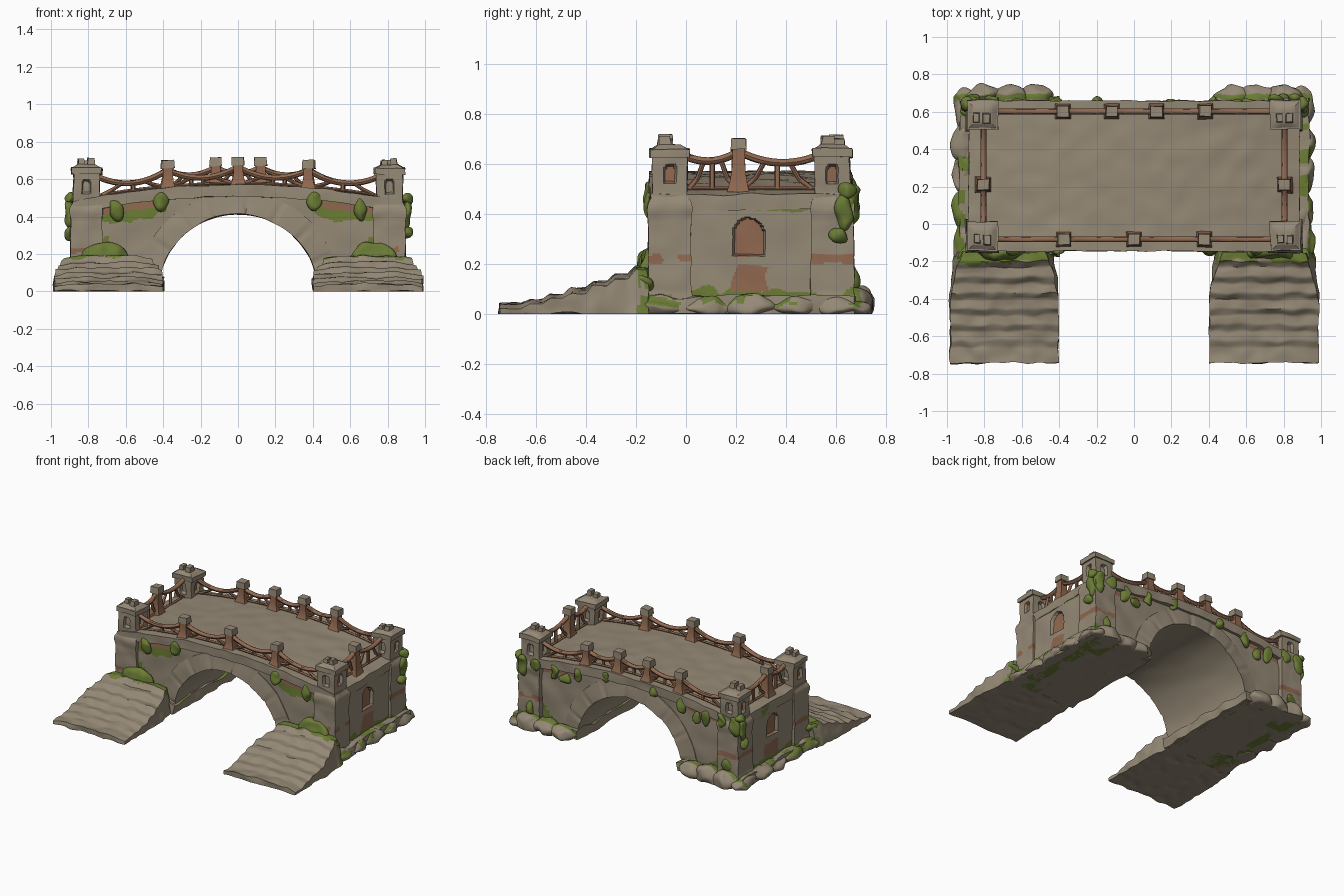
import bpy, bmesh, math, random
from mathutils import Vector, noise

if "Cube" in bpy.data.objects:
    bpy.data.objects.remove(bpy.data.objects["Cube"])
random.seed(4)
STONE, WOOD, MOSS = 0, 1, 2
MATS = []
for nm, col in (("stone", (0.30, 0.25, 0.18)), ("brown_wood", (0.28, 0.14, 0.08)), ("moss", (0.145, 0.20, 0.035))):
    MATS.append(bpy.data.materials.new(nm))
    MATS[-1].diffuse_color = (*col, 1)

def add(name, data):
    ob = bpy.data.objects.new(name, data)
    bpy.context.collection.objects.link(ob)
    bpy.ops.object.select_all(action='DESELECT')
    ob.select_set(True)
    bpy.context.view_layer.objects.active = ob
    if ob.type == 'CURVE':
        bpy.ops.object.convert(target='MESH')
    bpy.ops.object.shade_smooth_by_angle(angle=math.radians(45))

def block(name, n, f, rule=STONE, amp=0.006, freq=9):
    """Gridded cube shell (u,v,w in -1..1) mapped through f, roughened, coloured by rule."""
    bm, vs = bmesh.new(), {}
    def vert(k):
        if k not in vs:
            p = Vector(f(*[2 * k[a] / n[a] - 1 for a in range(3)]))
            p += noise.noise_vector(p * freq) * amp
            p.z = max(p.z, 0)
            vs[k] = bm.verts.new(p)
        return vs[k]
    for a in range(3):
        b, c = (a + 1) % 3, (a + 2) % 3
        for s in (0, n[a]):
            for i in range(n[b]):
                for j in range(n[c]):
                    q = []
                    for di, dj in ((0, 0), (1, 0), (1, 1), (0, 1)):
                        k = [0, 0, 0]
                        k[a], k[b], k[c] = s, i + di, j + dj
                        q.append(vert(tuple(k)))
                    bm.faces.new(q)
    bmesh.ops.recalc_face_normals(bm, faces=bm.faces)
    for fc in bm.faces:
        fc.material_index = rule if isinstance(rule, int) else rule(fc.calc_center_median(), fc.normal)
    me = bpy.data.meshes.new(name)
    bm.to_mesh(me)
    bm.free()
    for m in MATS:
        me.materials.append(m)
    add(name, me)

def box(name, c, h, n=(4, 4, 4), rule=STONE, amp=0.006, taper=1.0):
    def f(u, v, w):
        t = 1 + (taper - 1) * (w + 1) / 2
        return c[0] + u * h[0] * t, c[1] + v * h[1] * t, c[2] + w * h[2]
    block(name, n, f, rule, amp)

def blob(name, c, r, rule=MOSS):
    def f(u, v, w):
        d = Vector((u, v, w)).normalized()
        return [c[i] + d[i] * r[i] for i in range(3)]
    block(name, (8, 8, 8), f, rule, 0.022, 14)

def tube(name, pts, r):
    cu = bpy.data.curves.new(name, 'CURVE')
    cu.dimensions, cu.bevel_depth, cu.bevel_resolution, cu.use_fill_caps = '3D', r, 2, True
    sp = cu.splines.new('POLY')
    sp.points.add(len(pts) - 1)
    for q, p in zip(sp.points, pts):
        q.co = (*p, 1)
    cu.materials.append(MATS[WOOD])
    add(name, cu)

def deck(x):
    return 0.57 - 0.115 * x * x

def arched(d, z, r, z0, z1):
    return abs(d) < r and z0 < z < z1 or math.hypot(d, z - z1) < r

def niche(y, z):
    return arched(y - 0.25, z, 0.062, 0.23, 0.32)

# bridge body with arched opening and recessed end niches
def body(u, v, w):
    t = min(abs(u) / 0.55, 1)
    x = 0.45 * math.sin(t * math.pi / 2) + max(0, abs(u) - 0.55) / 0.45 * 0.43
    lo = 0.43 * math.cos(t * math.pi / 2)
    y, z = 0.255 + v * 0.38, lo + (w + 1) / 2 * (deck(x) - 0.01 - lo)
    if abs(u) > 0.999 and niche(y, z):
        x -= 0.022
    return math.copysign(x, u), y, z

def body_rule(c, nrm):
    x, y, z = abs(c.x), c.y, c.z
    k = noise.noise(c * 14) * 0.03
    if x > 0.8 and abs(nrm.y) < 0.9 and abs(y - 0.255) < 0.375:
        if niche(y, z) or (0.19 < y + k < 0.335 and 0.09 < z + k / 2 < 0.19):
            return WOOD
        return MOSS if (0.27 < y < 0.5 and 0.412 + k / 2 < z < 0.457) or z < 0.095 + k else STONE
    if abs(nrm.y) > 0.7:
        if deck(x) - 0.1 < z < deck(x) - 0.065 and 0.45 < x:
            return WOOD
        if y < 0 and 0.38 < x < 0.74 and z > 0.372 + 0.45 * max(0, abs(x - 0.61) - 0.08) + k:
            return MOSS
        if z < (0.29 if y < 0 else 0.17) - 0.9 * abs(x - 0.71) + k:
            return MOSS
    return STONE
block("bridge_body", (72, 110, 84), body, body_rule, 0.008, 7)

# arch ring with shallow block joints, running through as the vault
def ring(u, v, w):
    a, t = (u + 1) * math.pi / 2, (w + 1) / 2
    bump = 0.010 * min(1, 3 * abs(math.sin(a * 8.5)))
    return ((0.425 + 0.115 * t) * math.cos(a), 0.255 + v * (0.39 + bump * (1 - 0.6 * t) - 0.008 * t),
            (0.412 + 0.118 * t) * math.sin(a))
block("arch_ring", (100, 10, 5), ring)

# arched deck slab
block("deck_slab", (60, 30, 4), lambda u, v, w: (u * 0.885, 0.257 + v * 0.402, deck(u * 0.885) + (w - 1) * 0.032),
      STONE, 0.008, 10)

# corner towers with flared foot, ledge and window slots
PROF = ((0, 0.094), (0.06, 0.093), (0.09, 0.087), (0.38, 0.084), (0.42, 0.090), (0.445, 0.088), (0.475, 0.071), (0.65, 0.07))
def half(z):
    for (z0, h0), (z1, h1) in zip(PROF, PROF[1:]):
        if z <= z1:
            return h0 + (h1 - h0) * (z - z0) / (z1 - z0)

def slot(d, z):
    return arched(d, z, 0.02, 0.525, 0.58)

def tower(cx, cy):
    def f(u, v, w):
        z = 0.32 * (w + 1)
        x, y = u * half(z), v * half(z)
        sx = 0.7 if abs(u) > 0.999 and slot(y, z) else 1
        sy = 0.7 if abs(v) > 0.999 and slot(x, z) else 1
        return cx + x * sx, cy + y * sy, z
    def rule(c, n):
        k = noise.noise(c * 15) * 0.05
        if (0.205 < c.z + k / 5 < 0.237 and k > -0.022) or (slot(c.y - cy, c.z) and 0.03 < abs(c.x - cx) < 0.066):
            return WOOD
        return MOSS if c.z < 0.05 + k * 2 else STONE
    block("corner_tower", (22, 22, 64), f, rule, 0.006, 11)
    box("tower_cap", (cx, cy, 0.642), (0.082, 0.079, 0.017), (8, 8, 3), amp=0.008)
    box("tower_cap_top", (cx, cy, 0.667), (0.078, 0.074, 0.01), taper=0.6)
    box("tower_knob", (cx - 0.03, cy - 0.015, 0.687), (0.018, 0.026, 0.018), amp=0.01, taper=0.85)
    box("tower_knob", (cx + 0.024, cy - 0.018, 0.69), (0.02, 0.028, 0.02), amp=0.01, taper=0.85)

# stairs with worn, softened treads
TREAD = (0.04, 0.054, 0.075, 0.1, 0.128, 0.155, 0.19)
def stairs(sx):
    def f(u, v, w):
        t = (v + 1) / 2 * 7
        i = min(int(t + 0.001), 6)
        e = min(1, max(0, (t - i) / 0.4))
        top = TREAD[max(i - 1, 0)] * (1 - e) + TREAD[i] * e - 0.014 * abs(u) ** 4
        y = -0.445 + v * 0.297
        hw = 0.29 - 0.07 * max(0, (y + 0.44) / 0.29) ** 1.8 * (w + 2) / 3
        return sx * 0.695 + u * hw, y, top * (w + 1) / 2
    block("stairs", (28, 70, 5), f,
          lambda c, n: MOSS if n.z > 0.2 and c.y > -0.205 + noise.noise(c * 12) * 0.06 else STONE, 0.012, 13)

def stone_rule(c, n):
    mossy = noise.noise(c * 9) > 0.05 if c.y < 0.66 else c.y < 0.695
    return MOSS if n.z > 0.3 and mossy else STONE

# railing posts and sagging wooden rails
def post(x, y, top):
    z0 = deck(x) - 0.01
    def f(u, v, w):
        t = (w + 1) / 2
        h = 0.025 + 0.02 * (1 - t) ** 3
        return x + u * h, y + v * h, z0 + t * (top - 0.035 - z0)
    block("rail_post", (4, 4, 10), f, WOOD, 0.004)
    box("rail_post_cap", (x, y, top - 0.022), (0.034, 0.032, 0.023), taper=0.9)

def span(a, b, sag):
    a, b = Vector(a), Vector(b)
    def rail(t):
        return a.lerp(b, t) - Vector((0, 0, sag * 4 * t * (1 - t)))
    def floor(t):
        p = a.lerp(b, t)
        return Vector((p.x, p.y, deck(p.x) + 0.008))
    tube("top_rail", [rail(i / 12) for i in range(13)], 0.0155)
    tube("low_rail", [floor(i / 8) for i in range(9)], 0.008)
    tube("rail_strut", [floor(0.5), rail(0.5)], 0.011)
    for e, m, k in ((0.06, 0.22, 0.34), (0.94, 0.78, 0.66)):
        mid = floor(m).lerp(rail(m), 0.35)
        tube("curved_strut", [floor(e), floor(e).lerp(mid, 0.6), mid, rail(k)], 0.01)

for xs, y in (((-0.375, 0, 0.375), -0.082), ((-0.38, -0.12, 0.12, 0.38), 0.602)):
    for x in xs:
        post(x, y, deck(x) + 0.147)
    pts = [(-0.745, y, 0.61)] + [(x, y, deck(x) + 0.095) for x in xs] + [(0.745, y, 0.61)]
    for a, b in zip(pts, pts[1:]):
        span(a, b, 0.05 if abs(a[0] - b[0]) > 0.3 else 0.035)

# both ends: towers, stairs, rails, pier bases, footing stones and moss
for sx in (-1, 1):
    tower(sx * 0.81, -0.065)
    tower(sx * 0.81, 0.585)
    stairs(sx)
    x = sx * 0.805
    post(x, 0.21, 0.70)
    span((x, 0.0, 0.63), (x, 0.21, 0.65), 0.028)
    span((x, 0.21, 0.65), (x, 0.52, 0.63), 0.035)
    box("pier_base", (sx * 0.67, 0.255, 0.035), (0.265, 0.42, 0.035), (16, 24, 4), stone_rule, 0.02)
    for x, y, z, r in ((0.72, -0.15, 0.16, (0.13, 0.045, 0.105)), (0.87, -0.165, 0.13, (0.07, 0.05, 0.04)),
                       (0.56, -0.165, 0.14, (0.09, 0.05, 0.04))):
        blob("stair_moss", (sx * x, y, z), r)
    for i in range(5):
        blob("footing_stone", (sx * 0.90, -0.1 + i * 0.18, 0.028), (0.067, 0.115, random.uniform(0.04, 0.05)), stone_rule)
    for x in (0.53, 0.66, 0.80):
        blob("back_footing_stone", (sx * x, 0.675, 0.035), (0.1, 0.07, random.uniform(0.05, 0.08)), stone_rule)
    for x, y, z, h in ((0.655, -0.135, 0.435, 0.06), (0.41, -0.142, 0.48, 0.052), (0.42, 0.65, 0.48, 0.055),
                       (0.62, 0.645, 0.44, 0.06), (0.2, 0.65, 0.52, 0.035), (0.53, 0.64, 0.41, 0.04),
                       (0.86, 0.665, 0.44, 0.08), (0.76, 0.665, 0.46, 0.05), (0.8, 0.665, 0.14, 0.05)):
        blob("hanging_moss", (sx * x, y, z), (0.037, 0.025, h))
    for y, z, h in ((0.635, 0.41, 0.075), (0.61, 0.31, 0.035), (0.645, 0.5, 0.03)):
        blob("end_moss", (sx * 0.9, y, z), (0.026, 0.034, h))

for m in bpy.data.materials:
    if m.users and not m.is_grease_pencil:
        m.use_nodes = True
        m.node_tree.nodes["Principled BSDF"].inputs["Base Color"].default_value = m.diffuse_color
